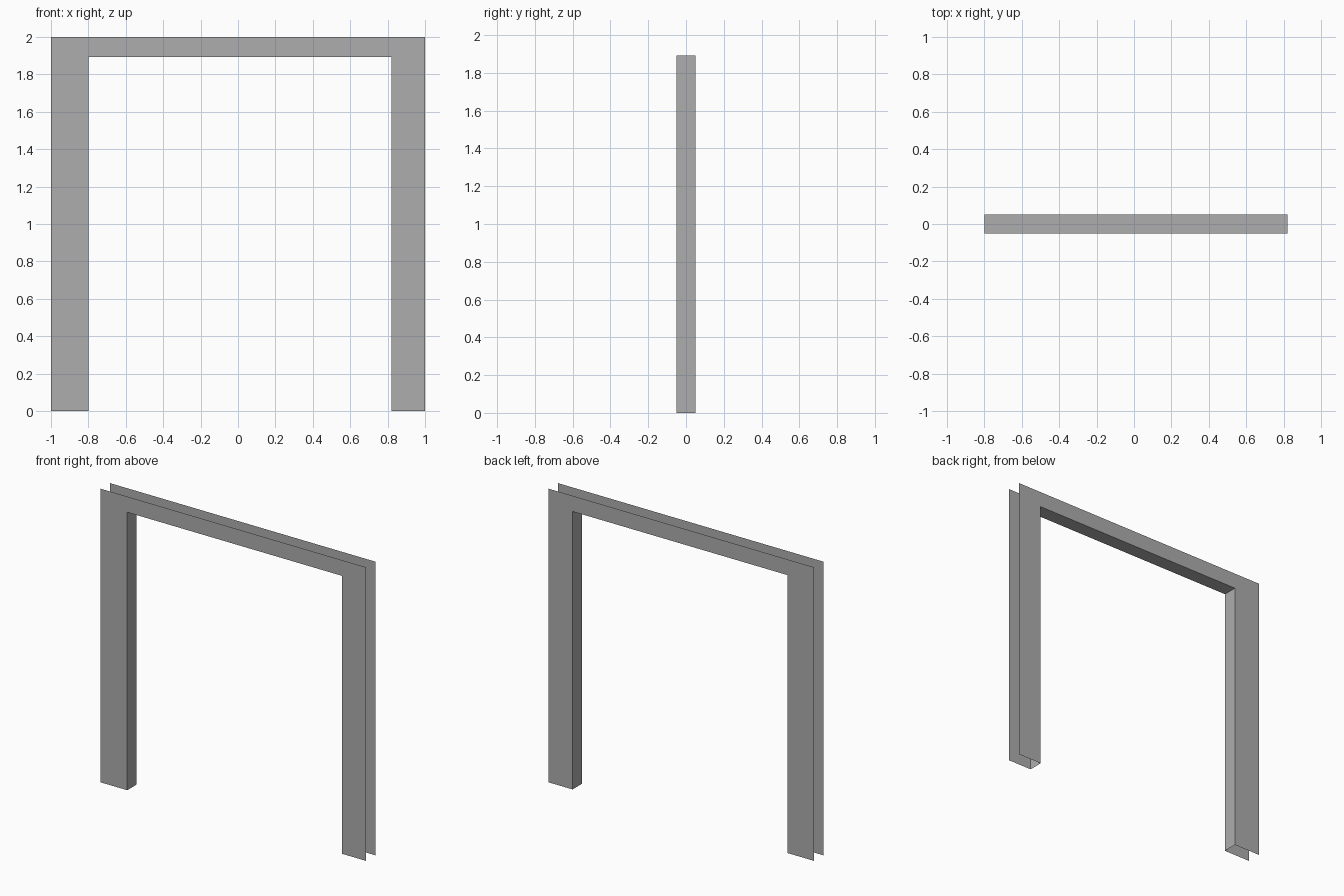
import bpy
import bmesh

cube = bpy.data.objects.get("Cube")
if cube:
    bpy.data.objects.remove(cube, do_unlink=True)

grey = bpy.data.materials.new("mid_grey")
grey.use_nodes = True
colour = (0.42, 0.42, 0.42, 1.0)
grey.diffuse_color = colour
grey.node_tree.nodes["Principled BSDF"].inputs["Base Color"].default_value = colour

# Outer and inner outlines of the frame, from foot to foot
HALF_DEPTH = 0.05
outer = [(-1.0, 0.0), (-1.0, 2.0), (1.0, 2.0), (1.0, 0.0)]
inner = [(-0.8, 0.0), (-0.8, 1.893), (0.82, 1.893), (0.82, 0.0)]


def make_part(name, build):
    bm = bmesh.new()
    build(bm)
    mesh = bpy.data.meshes.new(name)
    bm.to_mesh(mesh)
    bm.free()
    mesh.materials.append(grey)
    obj = bpy.data.objects.new(name, mesh)
    bpy.context.collection.objects.link(obj)


def ring(bm, outline, y):
    return [bm.verts.new((x, y, z)) for x, z in outline]


# Open strip of faces between two outlines
def strip(bm, a, b):
    for i in range(len(a) - 1):
        bm.faces.new((a[i], a[i + 1], b[i + 1], b[i]))


# Flat casing sheet on each side of the wall
def casing(y):
    def build(bm):
        strip(bm, ring(bm, outer, y), ring(bm, inner, y))
        if y > 0:
            bmesh.ops.reverse_faces(bm, faces=bm.faces[:])
    return build


# Lining of the opening, facing inwards
def lining(bm):
    strip(bm, ring(bm, inner, -HALF_DEPTH), ring(bm, inner, HALF_DEPTH))


make_part("front_casing", casing(-HALF_DEPTH))
make_part("back_casing", casing(HALF_DEPTH))
make_part("opening_lining", lining)
